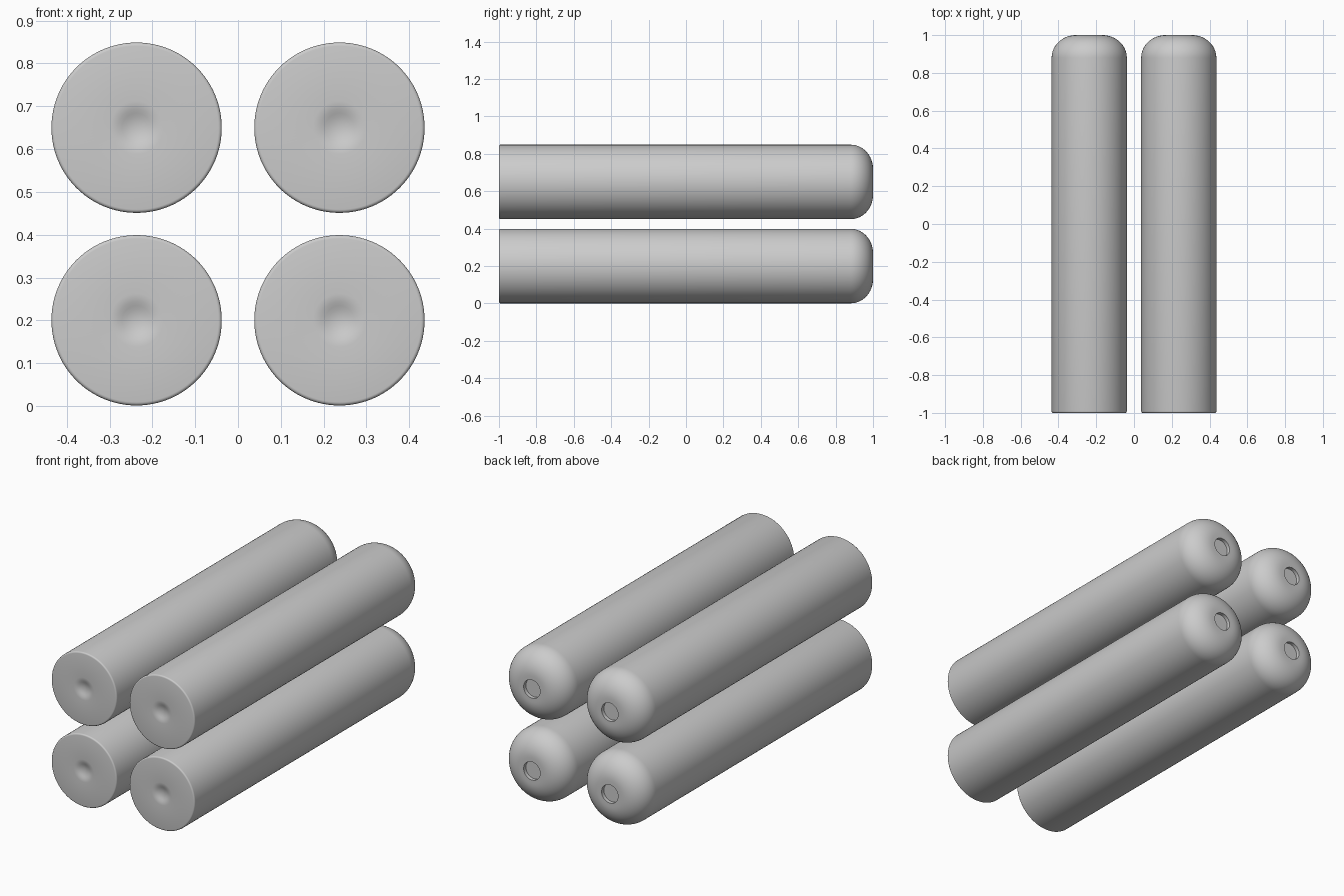
import bpy, bmesh
from math import sin, cos, pi, radians
from mathutils import Vector

if "Cube" in bpy.data.objects:
    bpy.data.objects.remove(bpy.data.objects["Cube"], do_unlink=True)

R = 0.199
SEGMENTS = 96

grey = bpy.data.materials.new("plain grey")
grey.use_nodes = True
colour = (0.6, 0.6, 0.6, 1)
grey.diffuse_color = colour
grey.node_tree.nodes["Principled BSDF"].inputs["Base Color"].default_value = colour


def arc(cr, cy, rr, ry, start, end, steps):
    """Elliptical arc of (radius, y) points."""
    angles = [radians(start + (end - start) * i / steps) for i in range(steps + 1)]
    return [(cr + rr * cos(a), cy + ry * sin(a)) for a in angles]


# Half section of one rod, from the front axis to the back axis
profile = [(0, -0.985)]
profile += [(0.062 * t, -0.9925 - 0.0075 * cos(pi * t))[:1] + (-0.9925 + 0.0075 * cos(pi * t),)
            for t in (0.4, 0.55, 0.7, 0.85, 1)]           # soft front dimple
profile += arc(R - 0.008, -0.992, 0.008, 0.008, -90, 0, 4)  # small front edge
profile += arc(0.07, 0.88, R - 0.07, 0.12, 0, 90, 16)       # domed back
profile += [(0.05, 1.0), (0.05, 0.98), (0, 0.98)]           # back socket


def make_rod(name, x, z):
    bm = bmesh.new()
    verts = [bm.verts.new((r, y, 0)) for r, y in profile]
    edges = [bm.edges.new(pair) for pair in zip(verts, verts[1:])]
    bmesh.ops.spin(bm, geom=verts + edges, cent=(0, 0, 0), axis=(0, 1, 0),
                   angle=2 * pi, steps=SEGMENTS, use_duplicate=False)
    bmesh.ops.remove_doubles(bm, verts=bm.verts, dist=0.00005)
    bmesh.ops.recalc_face_normals(bm, faces=bm.faces)
    mesh = bpy.data.meshes.new(name)
    bm.to_mesh(mesh)
    bm.free()
    mesh.materials.append(grey)
    rod = bpy.data.objects.new(name, mesh)
    rod.location = Vector((x, 0, z))
    bpy.context.collection.objects.link(rod)
    bpy.ops.object.select_all(action="DESELECT")
    rod.select_set(True)
    bpy.context.view_layer.objects.active = rod
    bpy.ops.object.shade_smooth_by_angle(angle=radians(35))


# Two by two stack of rods
for level, z in (("lower", 0.2), ("upper", 0.65)):
    for side, x in (("left", 0.237), ("right", -0.237)):
        make_rod(f"{level}_{side}_rod", x, z)
